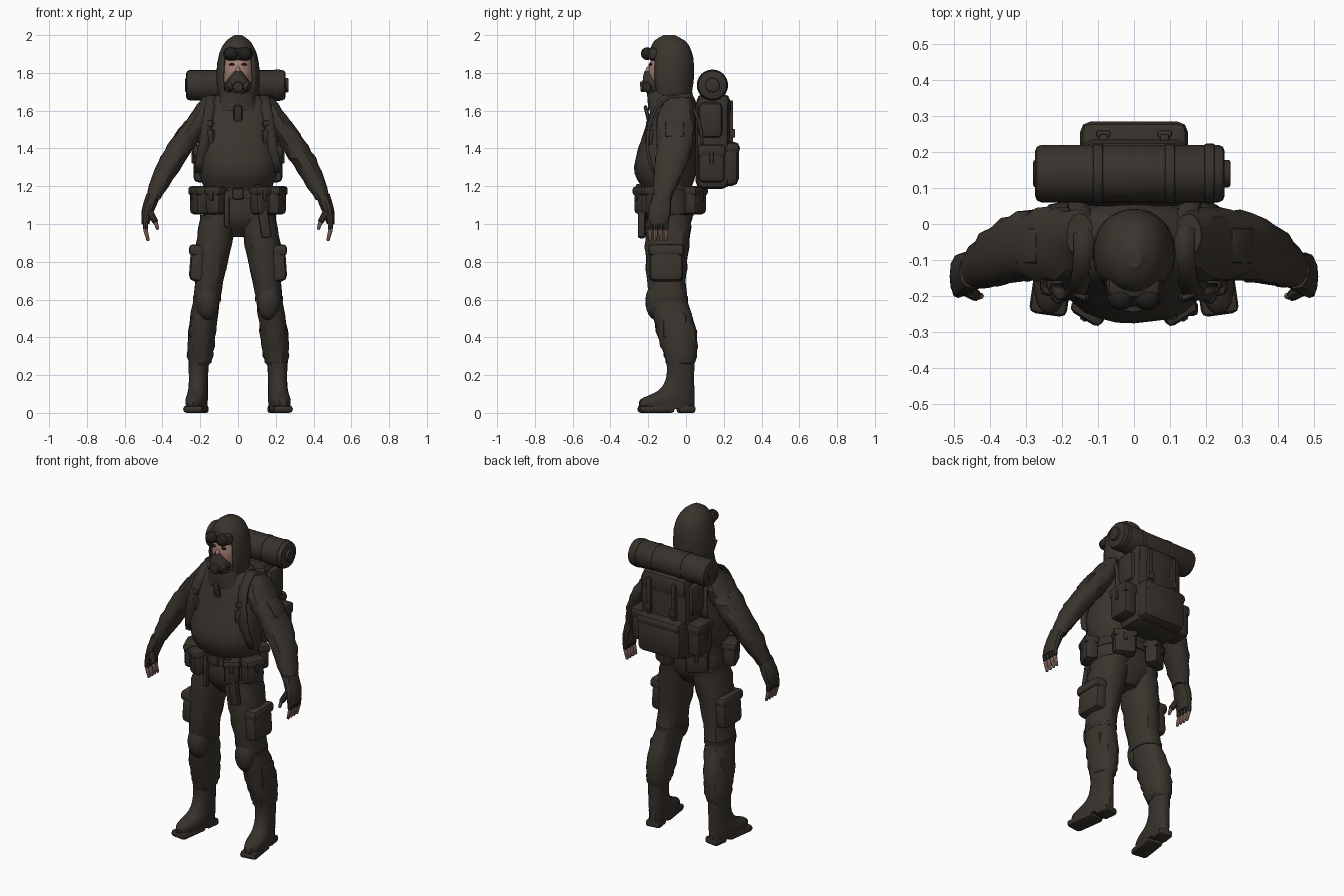
import bpy, bmesh, random
from math import cos, sin, pi, radians
from mathutils import Matrix, Vector

random.seed(4)
if "Cube" in bpy.data.objects:
    bpy.data.objects.remove(bpy.data.objects["Cube"])


def material(name, *colour):
    made = bpy.data.materials.new(name)
    made.use_nodes = True
    made.diffuse_color = (*colour, 1)
    shader = made.node_tree.nodes["Principled BSDF"]
    shader.inputs["Base Color"].default_value = (*colour, 1)
    shader.inputs["Roughness"].default_value = .9
    return made


CLOTH = material("dark brown cloth", .042, .034, .026)
GEAR = material("dark canvas gear", .038, .031, .024)
GLASS = material("black glass", .017, .015, .013)
SKIN = material("skin", .36, .21, .17)


def finish(name, bm, mat):
    bmesh.ops.recalc_face_normals(bm, faces=bm.faces)
    mesh = bpy.data.meshes.new(name)
    bm.to_mesh(mesh)
    bm.free()
    mesh.shade_smooth()
    mesh.set_sharp_from_angle(angle=radians(30))
    mesh.materials.append(mat)
    obj = bpy.data.objects.new(name, mesh)
    bpy.context.collection.objects.link(obj)
    return obj


def spline(keys, steps):
    """Smooth curve through rows of values."""
    keys = [Vector(key) for key in keys]
    padded = [keys[0], *keys, keys[-1]]
    for before, start, end, after in zip(padded, padded[1:], padded[2:], padded[3:]):
        for step in range(steps):
            t = step / steps
            leave, arrive = (end - before) / 2, (after - start) / 2
            bend = (start - end) * 2 + leave + arrive
            yield start + leave * t + (end - start - leave) * t * t + bend * t * t * (t - 1)
    yield keys[-1]


def loft(name, sections, mat, side=1, sides=20, power=2.3, steps=4, fold=0, noise=.01, opening=None):
    """Skin over level sections given as x, y, z, half width, half depth."""
    bm = bmesh.new()
    loops = []
    for row, (x, y, z, width, depth) in enumerate(spline(sections, steps)):
        loop = []
        for k in range(sides):
            c, s = cos(2 * pi * k / sides), sin(2 * pi * k / sides)
            r = (abs(c) ** power + abs(s) ** power) ** (-1 / power)
            r *= 1 + fold * (-1) ** row + random.uniform(-noise, noise)
            sag = fold * random.uniform(-noise, noise) * 4
            loop.append(bm.verts.new((side * (x + width * r * c), y + depth * r * s, z + sag)))
        loops.append(loop)
    for low, high in zip(loops, loops[1:]):
        for k in range(sides):
            bm.faces.new((low[k - 1], low[k], high[k], high[k - 1]))
    bm.faces.new(loops[0])
    bm.faces.new(loops[-1])
    if opening:
        gone = [f for f in bm.faces if opening(f.calc_center_median())]
        bmesh.ops.delete(bm, geom=gone, context="FACES")
    return finish(name, bm, mat)


def band(name, x, y, z, width, depth, height):
    lower = Vector((x, y, z, width, depth))
    upper = lower + Vector((0, 0, height, 0, 0))
    return loft(name, (lower, upper), GEAR, steps=1, noise=0)


def box(name, place, size, mat=GEAR, turn=0, axis="Z", bevel=.012):
    bm = bmesh.new()
    bmesh.ops.create_cube(bm, size=1, matrix=Matrix.Diagonal((*size, 1)))
    bmesh.ops.bevel(bm, geom=bm.edges[:], offset=bevel, segments=2, profile=.5, affect="EDGES")
    bm.transform(Matrix.Translation(place) @ Matrix.Rotation(radians(turn), 4, axis))
    return finish(name, bm, mat)


def pouch(name, place, size, turn=0):
    """Bag with an overlapping lid and a centre tab facing outward."""
    width, depth, height = size
    outward = Matrix.Rotation(radians(turn), 3, "Z") @ Vector((0, -depth / 2, 0))
    up = Vector((0, 0, height / 3))
    box(name, place, size, GEAR, turn, bevel=.025)
    box(name + "_lid", Vector(place) + up, (width + .01, depth + .01, height / 3), GEAR, turn, bevel=.018)
    box(name + "_tab", Vector(place) + outward + up / 2, (.02, .02, height / 3), GEAR, turn, bevel=.004)


def rod(name, start, end, radius, mat, taper=1, sides=12, bevel=.004):
    start, end = Vector(start), Vector(end)
    along = end - start
    bm = bmesh.new()
    bmesh.ops.create_cone(bm, cap_ends=True, segments=sides, radius1=radius,
                          radius2=radius * taper, depth=along.length)
    rims = [e for e in bm.edges if any(len(f.verts) > 4 for f in e.link_faces)]
    bmesh.ops.bevel(bm, geom=rims, offset=bevel, segments=2, profile=.5, affect="EDGES")
    bm.transform(Matrix.Translation((start + end) / 2) @ along.to_track_quat("Z", "Y").to_matrix().to_4x4())
    return finish(name, bm, mat)


def ball(name, place, size, mat):
    bm = bmesh.new()
    bmesh.ops.create_uvsphere(bm, u_segments=20, v_segments=12, radius=1,
                              matrix=Matrix.Translation(place) @ Matrix.Diagonal((*size, 1)))
    return finish(name, bm, mat)


def ribbon(name, points, width):
    bm = bmesh.new()
    half = Vector((width / 2, 0, 0))
    rows = [[bm.verts.new(p - half), bm.verts.new(p + half)] for p in map(Vector, points)]
    for (a, b), (c, d) in zip(rows, rows[1:]):
        bm.faces.new((a, b, d, c))
    obj = finish(name, bm, GEAR)
    thick = obj.modifiers.new("thickness", "SOLIDIFY")
    thick.thickness, thick.offset = .016, 0


# Jacket, collar, hips and belt
loft("jacket", [(0, -.1, 1.19, .18, .13), (0, -.11, 1.3, .21, .165), (0, -.08, 1.5, .21, .14),
                (0, -.06, 1.62, .19, .12), (0, -.06, 1.7, .08, .09)], CLOTH, sides=28, noise=.015)
loft("collar", [(0, -.08, 1.6, .13, .12), (0, -.085, 1.7, .09, .12)], CLOTH, noise=.03)
loft("hips", [(0, -.08, .93, .06, .06), (0, -.09, 1.03, .18, .125), (0, -.09, 1.2, .18, .125)], CLOTH)
band("belt", 0, -.095, 1.135, .19, .14, .05)
box("belt_buckle", (0, -.235, 1.16), (.06, .02, .06))
box("hanging_strap", (-.06, -.225, 1.08), (.03, .03, .2))
box("jacket_placket", (0, -.205, 1.58), (.045, .02, .1), CLOTH, 14, "X")

# Hood with open face, head, goggles and breathing mask
hood = loft("hood", [(0, -.075, 1.66, .1, .1), (0, -.08, 1.76, .115, .12), (0, -.08, 1.88, .105, .118),
                     (0, -.085, 1.96, .07, .09), (0, -.09, 2, .02, .03)], CLOTH, sides=32, power=2.1,
            opening=lambda p: abs(p.x) < .075 and p.y < -.1 and 1.69 < p.z < 1.91)
hem = hood.modifiers.new("hem", "SOLIDIFY")
hem.thickness = .012
ball("head", (0, -.1, 1.8), (.085, .1, .14), SKIN)
ball("nose", (0, -.198, 1.81), (.012, .016, .026), SKIN)
box("goggle_frame", (0, -.17, 1.9), (.155, .08, .07), bevel=.03)
loft("mask", [(0, -.16, 1.68, .04, .04), (0, -.175, 1.74, .065, .055), (0, -.18, 1.81, .02, .04)], GEAR)
rod("mask_valve", (0, -.2, 1.73), (0, -.242, 1.725), .028, GEAR)

for side, word in ((1, "left_"), (-1, "right_")):
    def place(x, y, z):
        return Vector((side * x, y, z))

    # Face equipment
    ball(word + "goggle_lens", place(.037, -.205, 1.902), (.037, .034, .034), GLASS)
    ball(word + "eye", place(.033, -.188, 1.845), (.015, .01, .007), GLASS)
    rod(word + "mask_filter", place(.03, -.195, 1.735), place(.06, -.21, 1.725), .026, GEAR)

    # Sleeve with folds and glove
    loft(word + "sleeve", [(.15, -.03, 1.67, .035, .055), (.19, -.055, 1.57, .07, .1),
                           (.295, -.06, 1.42, .076, .095), (.38, -.09, 1.28, .064, .08),
                           (.45, -.13, 1.13, .04, .05)], CLOTH, side, 16, fold=.03, noise=.045)
    loft(word + "glove", [(.445, -.13, 1.16, .04, .05), (.477, -.14, 1.07, .033, .06),
                          (.49, -.15, 1, .02, .055)], GEAR, side, 12, noise=.03)
    box(word + "sleeve_pocket", place(.295, -.06, 1.5), (.03, .1, .11), CLOTH, -36 * side, "Y")

    # Bare fingertips in cut-off glove fingers
    for finger in range(4):
        y = -.19 + finger * .028
        root, joint, tip = place(.49, y, 1.02), place(.49, y, .97), place(.475, y, .91)
        rod(word + "finger_sleeve", root, joint, .015, GEAR, .9, 8)
        rod(word + "finger", joint, tip, .012, SKIN, .7, 8)
    thumb = [place(.468, -.18, 1.065), place(.437, -.2, 1.01), place(.424, -.2, .97)]
    rod(word + "thumb_sleeve", thumb[0], thumb[1], .02, GEAR, .8, 8)
    rod(word + "thumb", thumb[1], thumb[2], .012, SKIN, .7, 8)

    # Trouser leg bunched above the boot, cargo pocket and knee pad
    loft(word + "trouser_leg", [(.1, -.09, 1.05, .095, .125), (.13, -.1, .88, .095, .115),
                                (.16, -.1, .64, .072, .1), (.19, -.05, .43, .074, .105),
                                (.2, -.03, .3, .068, .085), (.205, -.03, .25, .05, .07)],
         CLOTH, side, 18, fold=.025, noise=.035)
    pocket = place(.205, -.105, .79)
    box(word + "cargo_pocket", pocket, (.1, .18, .19), CLOTH, -4 * side, "Y", .03)
    box(word + "cargo_flap", pocket + place(0, 0, .07), (.11, .19, .06), CLOTH, -4 * side, "Y", .02)
    ball(word + "knee_pad", place(.162, -.155, .59), (.062, .06, .1), GEAR)
    band(word + "knee_strap", side * .165, -.095, .59, .074, .105, .025)
    box(word + "shin_pocket", place(.235, -.06, .46), (.04, .12, .13), CLOTH, -4 * side, "Y")

    # Boot on a sole and heel, toes turned outward
    boot = [loft(word + "boot", [(0, -.1, .02, .05, .145), (0, -.1, .07, .055, .145), (0, -.05, .12, .05, .095),
                                 (0, -.03, .2, .05, .073), (0, -.03, .34, .055, .08)], GEAR),
            box(word + "sole", (0, -.16, .02), (.105, .19, .04), bevel=.018),
            box(word + "heel", (0, 0, .02), (.09, .09, .04))]
    for part in boot:
        part.location = place(.205, 0, 0)
        part.rotation_euler.z = radians(8 * side)

    # Pouches spaced around the belt
    for spot, angle, width in (("front", 32, .09), ("hip", 68, .12), ("rear", 150, .13)):
        a = radians(angle)
        pouch(word + spot + "_pouch", place(.22 * sin(a), -.09 - .16 * cos(a), 1.125),
              (width, .08, .15), side * angle)

    # Harness looping over the shoulder
    loop = [radians(angle) for angle in range(-40, 200, 15)]
    ribbon(word + "shoulder_strap", [place(.18 - .04 * sin(a), -.06 - .145 * cos(a), 1.43 + .245 * sin(a))
                                     for a in loop], .055)
    box(word + "strap_buckle", place(.16, -.195, 1.53), (.065, .02, .035), turn=24 * side)
    box(word + "chest_pocket", place(.155, -.195, 1.46), (.065, .03, .08), turn=26 * side)

    # Side bags and closing strap of the pack
    pouch(word + "pack_lower_bag", place(.19, .135, 1.32), (.14, .09, .2), 90 * side)
    box(word + "pack_upper_bag", place(.15, .13, 1.55), (.07, .13, .19), bevel=.03)
    box(word + "pack_strap", place(.085, .235, 1.53), (.026, .03, .25), bevel=.006)
    box(word + "pack_buckle", place(.085, .25, 1.48), (.04, .02, .045), bevel=.006)

# Knife sheath hanging from the left side of the belt
box("sheath", (.135, -.235, 1.04), (.055, .04, .23), GEAR, -9, "Y")
rod("knife_handle", (.115, -.245, 1.14), (.105, -.25, 1.21), .016, GEAR)

# Backpack with lid and large back pocket
box("pack_body", (0, .14, 1.43), (.32, .18, .49), bevel=.04)
box("pack_lid", (0, .145, 1.62), (.31, .18, .14), bevel=.04)
box("back_pocket", (0, .22, 1.31), (.3, .12, .22), bevel=.04)
box("pocket_flap", (0, .22, 1.4), (.3, .13, .07), bevel=.03)

# Bedroll on top of the pack, with bands and end core
def across(name, start, end, radius, bevel):
    rod(name, (start, .14, 1.735), (end, .14, 1.735), radius, GEAR, sides=24, bevel=bevel)


across("bedroll", -.275, .252, .08, .018)
for x in (-.1, .1, .21):
    across("bedroll_band", x - .014, x + .014, .083, .004)
across("bedroll_core", -.28, .268, .038, .006)
